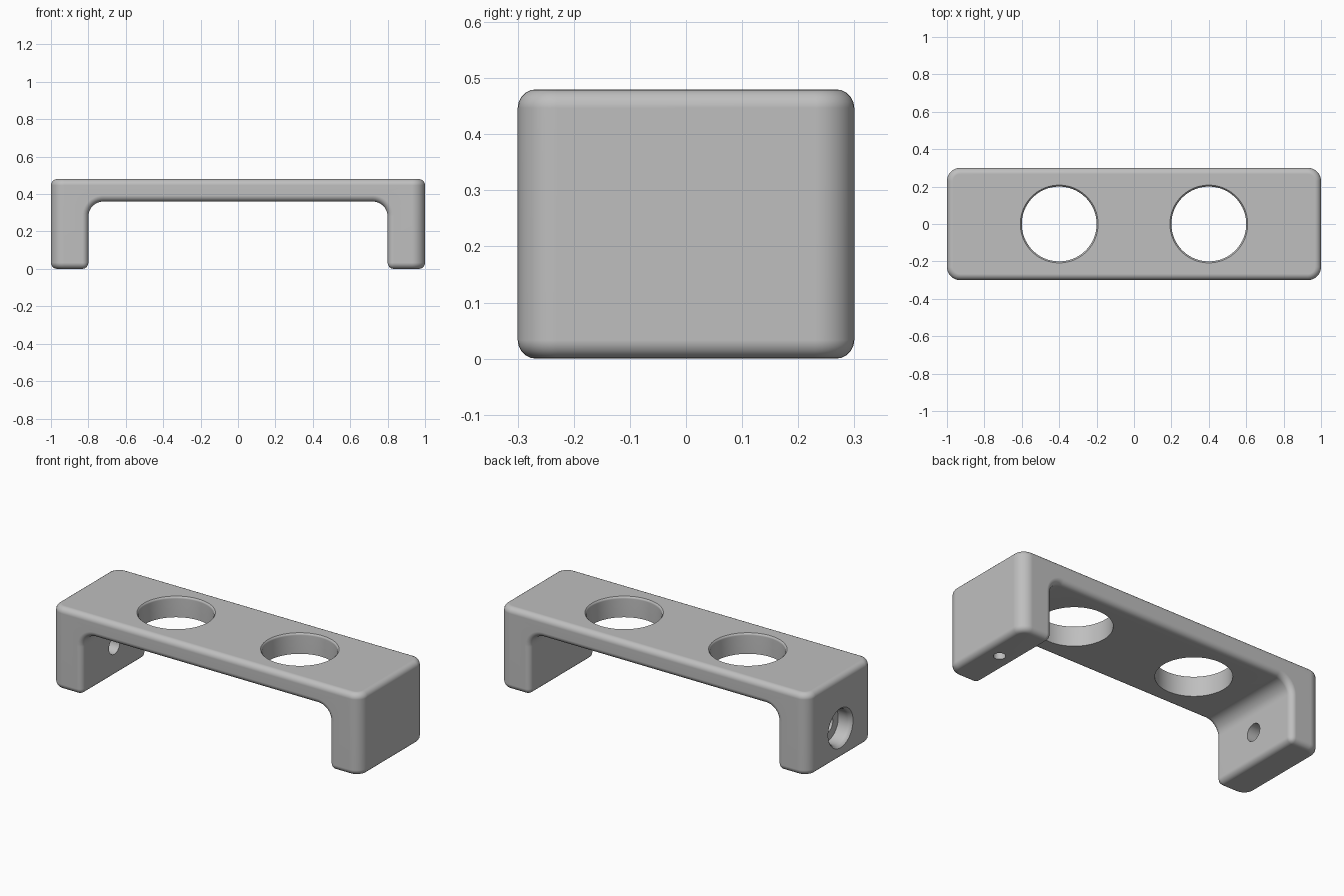
import bpy, bmesh, math
from mathutils import Matrix

cube = bpy.data.objects.get("Cube")
if cube:
    bpy.data.objects.remove(cube)

grey = bpy.data.materials.new("light grey")
grey.use_nodes = True
colour = (0.52, 0.52, 0.52, 1)
grey.diffuse_color = colour
grey.node_tree.nodes["Principled BSDF"].inputs["Base Color"].default_value = colour

HEIGHT, DEPTH, LEG_X, UNDER = 0.48, 0.3, 0.8, 0.36


def make_object(name, bm):
    bmesh.ops.recalc_face_normals(bm, faces=bm.faces)
    mesh = bpy.data.meshes.new(name)
    bm.to_mesh(mesh)
    bm.free()
    mesh.materials.append(grey)
    obj = bpy.data.objects.new(name, mesh)
    bpy.context.collection.objects.link(obj)
    return obj


def round_edges(bm, edges, radius, segments):
    bmesh.ops.bevel(bm, geom=edges, offset=radius, offset_type="OFFSET",
                    segments=segments, profile=0.5, affect="EDGES", clamp_overlap=True)


def turned_cutter(name, stations, matrix, sides=64):
    """Solid of revolution from (radius, height) stations along local z."""
    bm = bmesh.new()
    rings = []
    for r, h in stations:
        rings.append([bm.verts.new((r * math.cos(a), r * math.sin(a), h))
                      for a in (i * math.tau / sides for i in range(sides))])
    for low, high in zip(rings, rings[1:]):
        for i in range(sides):
            j = (i + 1) % sides
            bm.faces.new((low[i], low[j], high[j], high[i]))
    bm.faces.new(rings[0][::-1])
    bm.faces.new(rings[-1])
    bm.transform(matrix)
    obj = make_object(name, bm)
    obj.hide_render = True
    return obj


# Bracket body: bridge profile pulled from front to back
bm = bmesh.new()
half = [(LEG_X, UNDER), (LEG_X, 0), (1, 0), (1, HEIGHT)]
outline = half + [(-x, z) for x, z in reversed(half)]
face = bm.faces.new([bm.verts.new((x, -DEPTH, z)) for x, z in outline])
pulled = bmesh.ops.extrude_face_region(bm, geom=[face])["geom"]
bmesh.ops.translate(bm, vec=(0, 2 * DEPTH, 0),
                    verts=[g for g in pulled if isinstance(g, bmesh.types.BMVert)])
bmesh.ops.recalc_face_normals(bm, faces=bm.faces)


def edges_where(test):
    return [e for e in bm.edges if all(test(v.co) for v in e.verts)]


# Inner corners, upright outer corners, then every remaining sharp edge
inner = [e for e in edges_where(lambda c: abs(abs(c.x) - LEG_X) < 0.001 and abs(c.z - UNDER) < 0.001)
         if abs(e.verts[0].co.y - e.verts[1].co.y) > 0.1]
round_edges(bm, inner, 0.08, 10)
upright = [e for e in edges_where(lambda c: abs(c.x) > 0.99)
           if abs(e.verts[0].co.z - e.verts[1].co.z) > 0.1]
round_edges(bm, upright, 0.07, 8)
sharp = [e for e in bm.edges if e.calc_face_angle(0) > math.radians(40)]
round_edges(bm, sharp, 0.033, 5)
body = make_object("bracket_body", bm)

# Cutters: two large openings, a stepped side hole and a blind hole under a leg
cutters = []
opening = [(0.2, 0.3), (0.2, 0.468), (0.203, 0.475), (0.213, 0.485), (0.213, 0.55)]
for side, x in (("left", 0.4), ("right", -0.4)):
    cutters.append(turned_cutter(side + "_opening_cutter", opening,
                                 Matrix.Translation((x, 0, 0)), 96))
stepped = [(0.118, -1.1), (0.118, -1.003), (0.105, -0.99), (0.1, -0.975),
           (0.1, -0.915), (0.05, -0.915), (0.05, -0.7)]
along_x = Matrix.Rotation(math.pi / 2, 4, "Y")
cutters.append(turned_cutter("stepped_hole_cutter", stepped,
                             Matrix.Translation((0, 0, 0.18)) @ along_x))
cutters.append(turned_cutter("blind_hole_cutter", [(0.032, -0.1), (0.032, 0.2)],
                             Matrix.Translation((0.9, 0, 0)), 32))

for cutter in cutters:
    mod = body.modifiers.new(cutter.name, "BOOLEAN")
    mod.operation, mod.object, mod.solver = "DIFFERENCE", cutter, "EXACT"

# Bake the cuts, then drop the cutters
bpy.context.view_layer.update()
evaluated = body.evaluated_get(bpy.context.evaluated_depsgraph_get())
cut_mesh = bpy.data.meshes.new_from_object(evaluated)
body.modifiers.clear()
body.data = cut_mesh
for cutter in cutters:
    bpy.data.objects.remove(cutter)

# Smooth fillets with crisp hole edges and flat-looking broad faces
bpy.ops.object.select_all(action="DESELECT")
body.select_set(True)
bpy.context.view_layer.objects.active = body
bpy.ops.object.shade_smooth_by_angle(angle=math.radians(30))
flat = body.modifiers.new("even_normals", "WEIGHTED_NORMAL")
flat.keep_sharp = True
